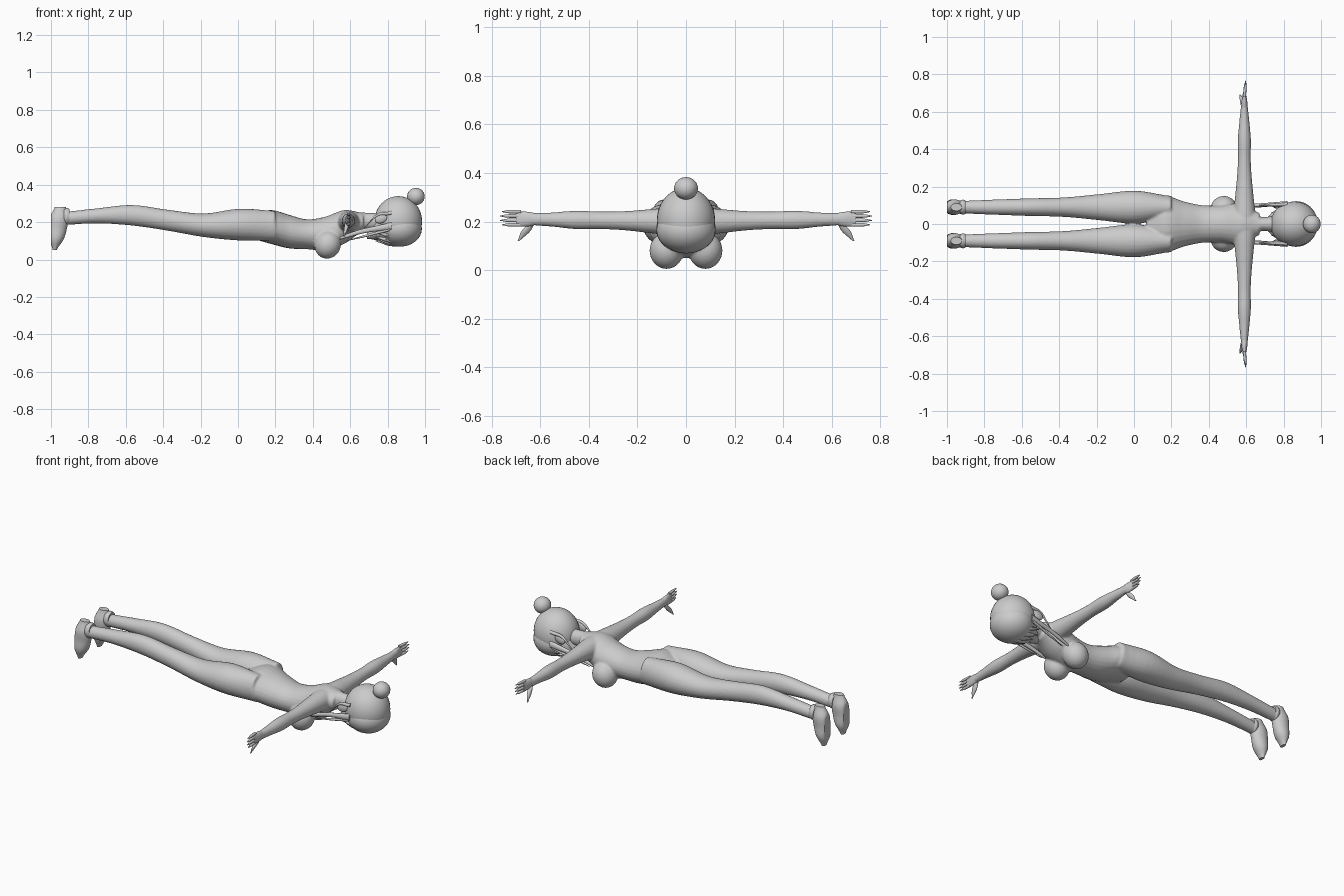
import bpy, bmesh, math
from mathutils import Vector, Matrix

old = bpy.data.objects.get("Cube")
if old:
    bpy.data.objects.remove(old, do_unlink=True)

# Single plain clay colour
clay = bpy.data.materials.new("clay_grey")
clay.use_nodes = True
clay_colour = (.6, .6, .6, 1)
clay.diffuse_color = clay_colour
clay.node_tree.nodes["Principled BSDF"].inputs["Base Color"].default_value = clay_colour

X_AXIS, Y_AXIS, Z_AXIS = Matrix.Identity(3)


def sample(values, t):
    """Read a smooth value at t from evenly spaced values, or from a constant."""
    if isinstance(values, (int, float)):
        return values
    last = len(values) - 1
    i = min(int(t * last), last - 1)
    f = t * last - i
    start, end = values[i], values[i + 1]
    before, after = values[max(i - 1, 0)], values[min(i + 2, last)]
    blend = f * f * (3 - 2 * f)
    slope_in, slope_out = (end - before) / 2, (after - start) / 2
    return (start + (end - start) * blend
            + slope_in * f * (1 - f) ** 2 - slope_out * f * f * (1 - f))


def section_axes(direction):
    """Choose the two cross-section directions for a path."""
    size = [abs(c) for c in direction]
    if size[0] == max(size):
        return Y_AXIS, Z_AXIS
    if size[1] == max(size):
        return X_AXIS, Z_AXIS
    return X_AXIS, Y_AXIS


def loft(bm, start, end, widths, heights=None, bend=0, signs=(1,), steps=30, sides=24):
    """Skin ellipses from start to end; bend raises the path along its length."""
    heights = widths if heights is None else heights
    start, end = Vector(start), Vector(end)
    u, v = section_axes(end - start)
    for sign in signs:
        rings = []
        for step in range(steps + 1):
            t = step / steps
            centre = start.lerp(end, t) + Z_AXIS * sample(bend, t)
            ring = []
            for k in range(sides):
                angle = math.tau * k / sides
                p = (centre + u * sample(widths, t) * math.cos(angle)
                     + v * sample(heights, t) * math.sin(angle))
                ring.append(bm.verts.new((p.x, p.y * sign, p.z)))
            rings.append(ring)
        for low, high in zip(rings, rings[1:]):
            for k in range(sides):
                n = (k + 1) % sides
                bm.faces.new((low[k], low[n], high[n], high[k]))
        bm.faces.new(rings[0])
        bm.faces.new(rings[-1])


def ball(bm, centre, radii, signs=(1,), tilt=0):
    """Ellipsoid, tilted about the sideways axis."""
    x, y, z = centre
    for sign in signs:
        place = (Matrix.Translation((x, y * sign, z))
                 @ Matrix.Rotation(tilt, 4, "Y") @ Matrix.Diagonal((*radii, 1)))
        bmesh.ops.create_uvsphere(bm, u_segments=36, v_segments=24,
                                  radius=1, matrix=place)


def finish(bm, name, fused=False):
    """Turn the working mesh into a smooth object, optionally fused to one skin."""
    bmesh.ops.recalc_face_normals(bm, faces=bm.faces)
    mesh = bpy.data.meshes.new(name)
    bm.to_mesh(mesh)
    bm.free()
    mesh.materials.append(clay)
    mesh.shade_smooth()
    mesh.set_sharp_from_angle(angle=math.radians(50))
    obj = bpy.data.objects.new(name, mesh)
    bpy.context.scene.collection.objects.link(obj)
    if fused:
        fuse = obj.modifiers.new("fuse", "REMESH")
        fuse.mode = "VOXEL"
        fuse.voxel_size = .0065
        fuse.use_smooth_shade = True
        relax = obj.modifiers.new("relax", "SMOOTH")
        relax.factor = .5
        relax.iterations = 5


BOTH = (1, -1)

# Body: torso, neck, legs, arms and chest fused into one skin
bm = bmesh.new()
loft(bm, (.07, 0, .17), (.67, 0, .2),
     widths=(.12, .15, .12, .1, .1, .11, .06),
     heights=(.06, .09, .09, .08, .09, .09, .05),
     bend=(0, 0, -.03, -.05, -.05, -.02, 0))
loft(bm, (.6, 0, .21), (.8, 0, .2), widths=(.07, .04, .04, .04), heights=.045)
loft(bm, (-.95, .09, .22), (.2, .09, .18),
     widths=(.033, .04, .047, .052, .07, .088, .06),
     heights=(.035, .04, .055, .056, .063, .085, .08),
     bend=(0, .02, .03, .01, -.01, 0, 0), signs=BOTH)
loft(bm, (.59, .04, .2), (.59, .66, .21),
     widths=(.06, .05, .04, .034, .035, .026, .016),
     heights=(.06, .05, .04, .036, .038, .029, .025), signs=BOTH)
ball(bm, (.48, .08, .08), (.07, .07, .076), BOTH, tilt=.4)
finish(bm, "body", fused=True)

# Hands: flat palm, four fingers and a thumb on each side
bm = bmesh.new()
loft(bm, (.59, .6, .21), (.59, .7, .21),
     widths=(.018, .016, .008), heights=(.02, .03, .03), signs=BOTH)
for i in range(4):
    z = .187 + i * .018
    reach = .77 - .008 * abs(i - 1.6)
    loft(bm, (.59, .68, z), (.597, reach, z), widths=(.008, .008, .007, .002),
         signs=BOTH, sides=10)
loft(bm, (.585, .63, .2), (.567, .69, .12), widths=(.012, .01, .003),
     heights=(.01, .018, .004), signs=BOTH)
finish(bm, "hands")

# Shoes: lofted from toe to heel, flattened at the sole, with an ankle collar
bm = bmesh.new()
loft(bm, (-.98, .09, .05), (-.95, .09, .28),
     widths=(.01, .04, .05, .05, .03), heights=(.02, .04, .04, .04, .02), signs=BOTH)
for vert in bm.verts:
    vert.co.x = max(vert.co.x, -1)
loft(bm, (-.93, .09, .23), (-.9, .09, .23), widths=(.035, .04, .036),
     heights=(.04, .045, .04), signs=BOTH)
finish(bm, "shoes")

# Head: face tapering to the chin, nose and ears
bm = bmesh.new()
loft(bm, (.69, 0, .125), (.93, 0, .19), widths=(.02, .07, .1, .11, .07),
     heights=(.015, .06, .09, .1, .07), bend=(0, .02, .02, .02, 0))
ball(bm, (.755, 0, .1), (.012, .008, .01))
ball(bm, (.765, .1, .22), (.035, .012, .025), BOTH, tilt=-.4)
finish(bm, "head")

# Hair: swept-back shell with a fuller front shell
bm = bmesh.new()
ball(bm, (.857, 0, .205), (.127, .12, .134))
ball(bm, (.866, 0, .165), (.117, .122, .096))
finish(bm, "hair_shell")

# Fringe: tapered locks fanned across the forehead
bm = bmesh.new()
for i in range(-3, 4):
    y = i * .03
    z = .1 + .0045 * i * i
    loft(bm, (.735 + .012 * (i % 2), y, z), (.94, y * .6, z + .01),
         widths=(.003, .02, .02, .01), heights=(.003, .014, .016, .012),
         bend=(0, -.016, -.02, 0), sides=10)
finish(bm, "fringe")

# Side locks falling over the shoulders, and a loop around each ear
bm = bmesh.new()
loft(bm, (.82, .11, .18), (.5, .09, .1), widths=(.012, .01, .009, .003),
     heights=(.02, .014, .012, .004), bend=(0, .01, 0), signs=BOTH, sides=10)
loft(bm, (.81, .11, .16), (.58, .085, .1), widths=(.008, .007, .002),
     signs=BOTH, sides=10)
loft(bm, (.82, .105, .25), (.67, .1, .165), widths=(.01, .008, .003),
     bend=(0, .03, 0), signs=BOTH, sides=10)
finish(bm, "side_locks")

# Bun with a small tie at its base
bm = bmesh.new()
ball(bm, (.951, 0, .337), (.047, .049, .046))
ball(bm, (.928, 0, .302), (.03, .032, .016), tilt=.7)
finish(bm, "hair_bun")
